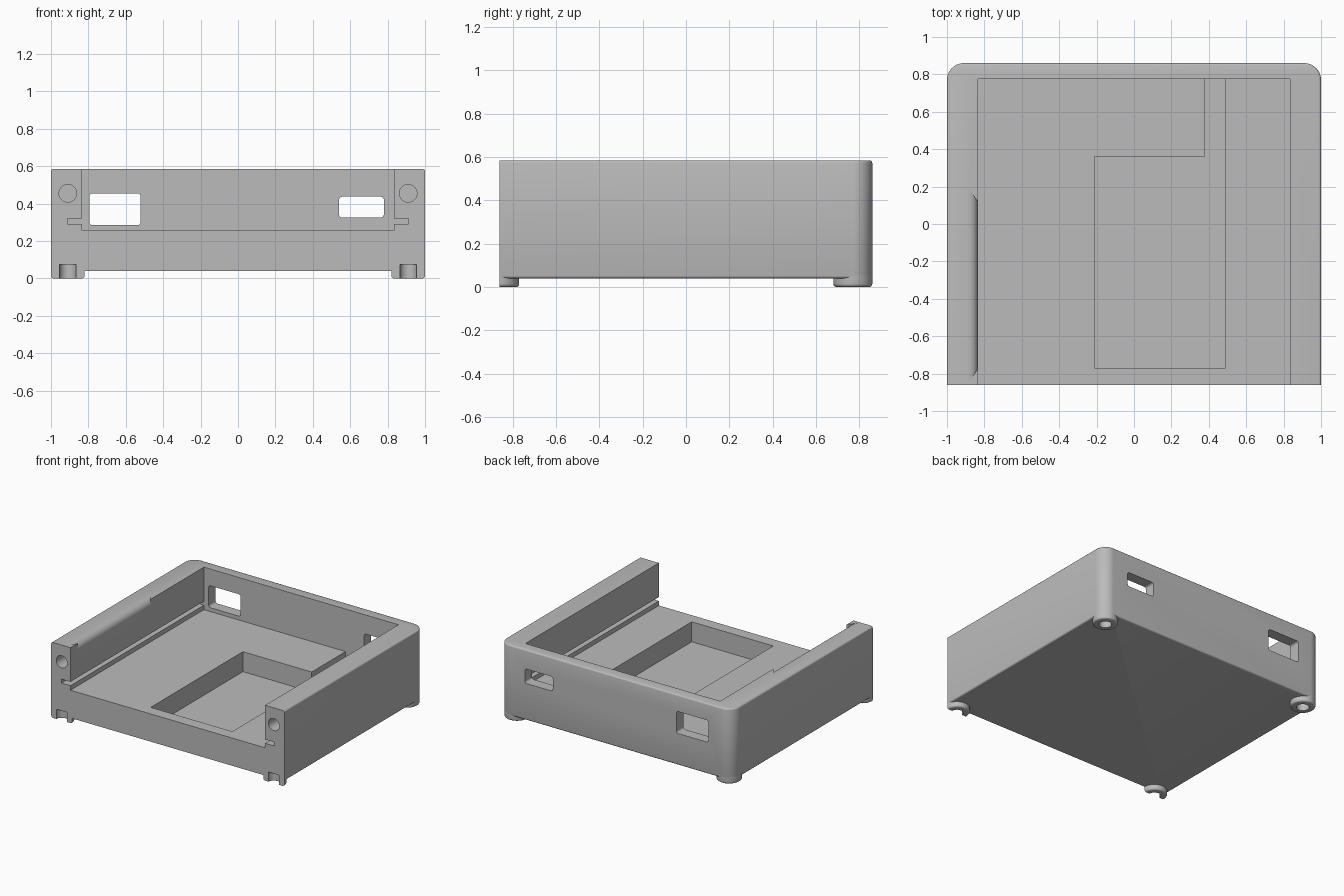
import bpy, bmesh, math
from mathutils import Matrix, Vector

if "Cube" in bpy.data.objects:
    bpy.data.objects.remove(bpy.data.objects["Cube"], do_unlink=True)

grey = bpy.data.materials.new("plain grey")
grey.use_nodes = True
grey.diffuse_color = (0.5, 0.5, 0.5, 1)
grey.node_tree.nodes["Principled BSDF"].inputs["Base Color"].default_value = (0.5, 0.5, 0.5, 1)


def finish(name, bm):
    bmesh.ops.recalc_face_normals(bm, faces=bm.faces)
    mesh = bpy.data.meshes.new(name)
    bm.to_mesh(mesh)
    bm.free()
    mesh.materials.append(grey)
    ob = bpy.data.objects.new(name, mesh)
    bpy.context.collection.objects.link(ob)
    return ob


def prism(points, direction):
    """Closed outline of 3D points extruded along a direction."""
    bm = bmesh.new()
    face = bm.faces.new([bm.verts.new(p) for p in points])
    new = bmesh.ops.extrude_face_region(bm, geom=[face])["geom"]
    bmesh.ops.translate(bm, vec=direction,
                        verts=[v for v in new if isinstance(v, bmesh.types.BMVert)])
    return bm


def arc(cx, cy, r, start, end, steps):
    angles = [math.radians(start + (end - start) * i / steps) for i in range(steps + 1)]
    return [(cx + r * math.cos(a), cy + r * math.sin(a)) for a in angles]


def rounded(x0, x1, z0, z1, r):
    return (arc(x1 - r, z1 - r, r, 0, 90, 6) + arc(x0 + r, z1 - r, r, 90, 180, 6)
            + arc(x0 + r, z0 + r, r, 180, 270, 6) + arc(x1 - r, z0 + r, r, 270, 360, 6))


def cut(target, bm):
    tool = finish("cutter", bm)
    tool.hide_render = True
    mod = target.modifiers.new("cut", "BOOLEAN")
    mod.operation, mod.solver, mod.object = "DIFFERENCE", "EXACT", tool
    bpy.context.view_layer.objects.active = target
    bpy.ops.object.modifier_apply(modifier=mod.name)
    bpy.data.objects.remove(tool, do_unlink=True)


def box(x0, x1, y0, y1, z0, z1):
    return prism([(x0, y0, z0), (x1, y0, z0), (x1, y1, z0), (x0, y1, z0)],
                 Vector((0, 0, z1 - z0)))


def smooth(ob):
    bpy.ops.object.select_all(action="DESELECT")
    ob.select_set(True)
    bpy.context.view_layer.objects.active = ob
    bpy.ops.object.shade_smooth_by_angle(angle=math.radians(35))


FRONT, BACK, BASE, TOP = -0.86, 0.86, 0.04, 0.585
FLOOR, WALL, INNER_BACK = 0.255, 0.835, 0.775
POST, R = 0.91, 0.09

# Tray block with rounded back corners and softened outer rims
outline = ([(-1, FRONT), (1, FRONT)] + arc(1 - R, BACK - R, R, 0, 90, 12)
           + arc(R - 1, BACK - R, R, 90, 180, 12))
bm = prism([(x, y, BASE) for x, y in outline], Vector((0, 0, TOP - BASE)))
rims = [e for e in bm.edges
        if abs(e.verts[0].co.z - e.verts[1].co.z) < 0.001
        and max(v.co.y for v in e.verts) > FRONT + 0.01]
bmesh.ops.bevel(bm, geom=rims, offset=0.012, segments=3, profile=0.5, affect="EDGES")
tray = finish("tray_body", bm)

# Main cavity, open at the front
cut(tray, box(-WALL, WALL, -1, INNER_BACK, FLOOR, 0.8))

# Lid slots along both side walls
for s in (-1, 1):
    x0, x1 = sorted((s * 0.8, s * 0.912))
    cut(tray, box(x0, x1, -1, INNER_BACK, 0.29, 0.32))

# Floor pocket with cable channel to the back wall
pocket = [(-0.21, -0.77), (0.49, -0.77), (0.49, INNER_BACK), (0.38, INNER_BACK),
          (0.38, 0.36), (-0.21, 0.36)]
cut(tray, prism([(x, y, 0.1) for x, y in pocket], Vector((0, 0, 0.2))))

# Connector windows in the back wall
for x0, x1, z0, z1 in ((-0.795, -0.52, 0.285, 0.455), (0.54, 0.78, 0.325, 0.437)):
    cut(tray, prism([(x, 0.7, z) for x, z in rounded(x0, x1, z0, z1, 0.018)],
                    Vector((0, 0.3, 0))))

# Rounded relief on the inner top edge of the right wall, with slanted ends
r = 0.052
profile = arc(-WALL - r, TOP - r, r, 90, 0, 8) + [(-0.82, TOP - r), (-0.82, 0.62), (-WALL - r, 0.62)]
bm = prism([(x, 0, z) for x, z in profile], Vector((0, 1, 0)))
for v in bm.verts:
    slant = 1.4 * (-WALL - v.co.x)
    v.co.y = 0.12 + slant if v.co.y > 0.5 else -0.775 - slant
cut(tray, bm)

# Screw holes in the front posts and foot recesses in the underside
for s in (-1, 1):
    cut(tray, prism([(x, -1, z) for x, z in arc(s * POST, 0.455, 0.047, 0, 352.5, 47)],
                    Vector((0, 0.4, 0))))
    for y in (FRONT, BACK - R):
        cut(tray, prism([(a, b, -0.1) for a, b in arc(s * POST, y, 0.045, 0, 352.5, 47)],
                        Vector((0, 0, 0.175))))
smooth(tray)


# Ring feet: full at the back, half at the front
def foot(name, x, y, sweep):
    bm = bmesh.new()
    ring = [(0.045, 0.06), (0.045, 0)] + arc(R - 0.015, 0.015, 0.015, -90, 0, 4) + [(R, 0.06)]
    verts = [bm.verts.new((a, 0, z)) for a, z in ring]
    edges = [bm.edges.new((verts[i], verts[(i + 1) % len(verts)])) for i in range(len(verts))]
    caps = [bm.faces.new(verts)] if sweep < 360 else []
    bmesh.ops.spin(bm, geom=caps or verts + edges, cent=(0, 0, 0), axis=(0, 0, 1),
                   angle=math.radians(sweep), steps=sweep // 8 + sweep % 8, use_duplicate=False)
    if caps and not any(len(f.verts) == len(ring) and f.calc_center_median().x > 0 for f in bm.faces):
        bm.faces.new([v for v in verts])
    bmesh.ops.remove_doubles(bm, verts=bm.verts, dist=0.0001)
    bmesh.ops.translate(bm, verts=bm.verts, vec=(x, y, 0))
    smooth(finish(name, bm))


for side, s in (("left", 1), ("right", -1)):
    foot("back_foot_" + side, s * POST, BACK - R, 360)
    foot("front_foot_" + side, s * POST, FRONT, 180)
